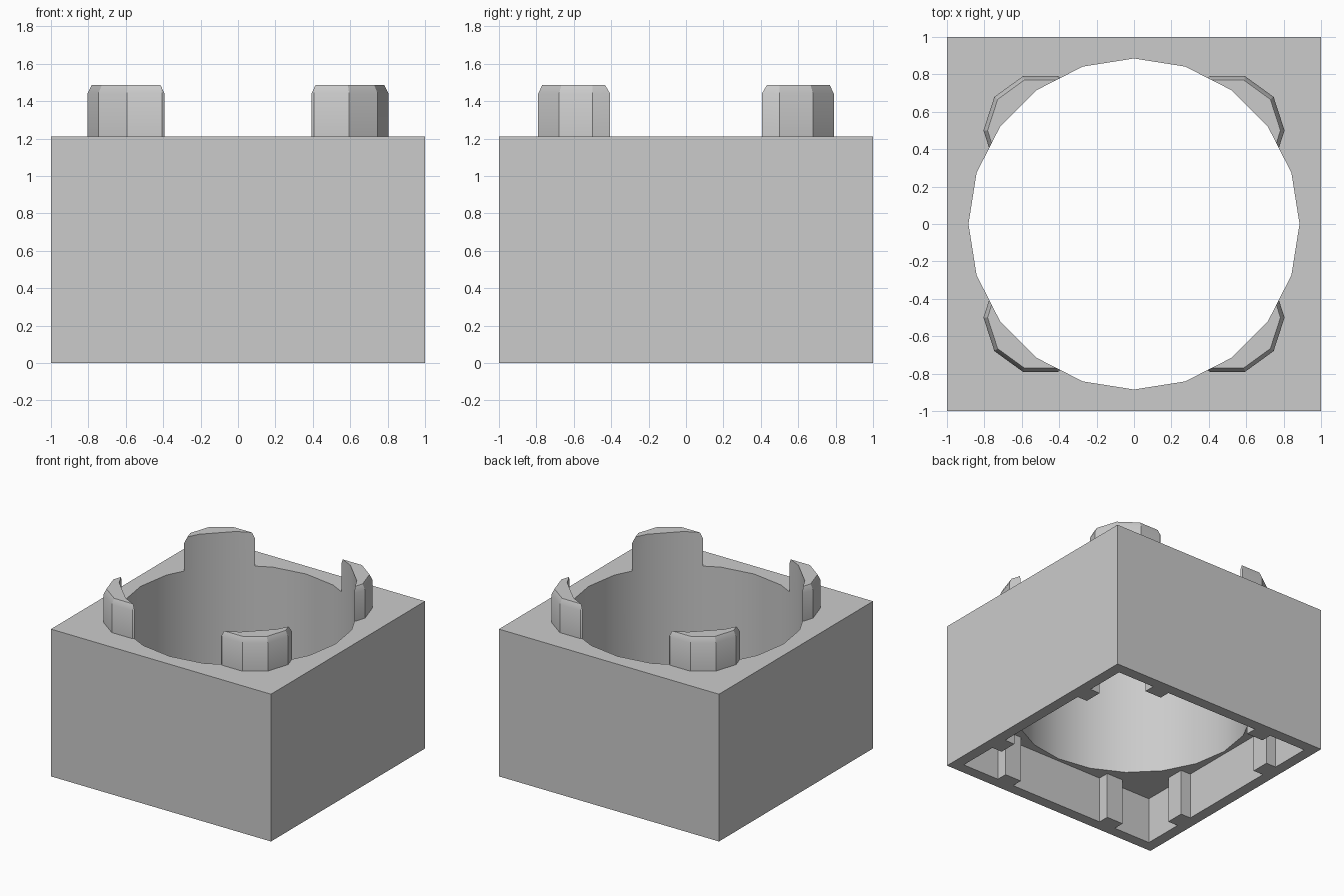
import bpy
import bmesh
from math import cos, sin, pi, radians

cube = bpy.data.objects.get("Cube")
if cube:
    bpy.data.objects.remove(cube, do_unlink=True)

GREY = (0.6, 0.6, 0.6, 1.0)
grey = bpy.data.materials.new("grey plastic")
grey.use_nodes = True
grey.diffuse_color = GREY
grey.node_tree.nodes["Principled BSDF"].inputs["Base Color"].default_value = GREY

TOP = 1.21       # top of the block
CEILING = 0.38   # height of the underside recess
INNER = 0.91     # inner face of the outer walls


def circle(radius, sides, cx=0, cy=0):
    angles = [2 * pi * i / sides for i in range(sides)]
    return [(cx + radius * cos(a), cy + radius * sin(a)) for a in angles]


def square(half):
    return [(-half, -half), (half, -half), (half, half), (-half, half)]


def loft(name, sections):
    """Closed solid through (outline, height) sections, bottom to top."""
    bm = bmesh.new()
    rings = [[bm.verts.new((x, y, z)) for x, y in outline] for outline, z in sections]
    for low, high in zip(rings, rings[1:]):
        for i in range(len(low)):
            j = (i + 1) % len(low)
            bm.faces.new((low[i], low[j], high[j], high[i]))
    bm.faces.new(rings[0][::-1])
    bm.faces.new(rings[-1])
    bmesh.ops.recalc_face_normals(bm, faces=bm.faces)
    mesh = bpy.data.meshes.new(name)
    bm.to_mesh(mesh)
    bm.free()
    mesh.materials.append(grey)
    obj = bpy.data.objects.new(name, mesh)
    bpy.context.collection.objects.link(obj)
    return obj


def cut(obj, *cutters):
    """Subtract the cutters, then smooth only the shallow edges."""
    bpy.ops.object.select_all(action="DESELECT")
    obj.select_set(True)
    bpy.context.view_layer.objects.active = obj
    for cutter in cutters:
        mod = obj.modifiers.new("cut", "BOOLEAN")
        mod.operation = "DIFFERENCE"
        mod.solver = "EXACT"
        mod.object = cutter
        bpy.ops.object.modifier_apply(modifier=mod.name)
    bpy.ops.object.shade_smooth_by_angle(angle=radians(30))


# Round bore through the whole block and the studs
bore = loft("bore_cutter", [(circle(0.885, 20), -1), (circle(0.885, 20), 2)])

# Underside recess: one wall with two rib notches, turned to all four sides
wall = [(-INNER, -INNER)]
for x in (-0.5, 0.5):
    wall += [(x - 0.075, -INNER), (x - 0.075, -0.82),
             (x + 0.075, -0.82), (x + 0.075, -INNER)]
outline = []
for turn in range(4):
    outline += wall
    wall = [(-y, x) for x, y in wall]
recess = loft("recess_cutter", [(outline, -0.2), (outline, CEILING)])

# Block
block = loft("block", [(square(1), 0), (square(1), TOP)])
cut(block, recess, bore)

# Four chamfered ten-sided studs, sliced by the bore
for side, sx in (("left", 1), ("right", -1)):
    for end, sy in (("front", -1), ("back", 1)):
        cx, cy = 0.5 * sx, 0.5 * sy
        stud = loft(f"{end}_{side}_stud", [
            (circle(0.305, 10, cx, cy), TOP),
            (circle(0.305, 10, cx, cy), 1.44),
            (circle(0.283, 10, cx, cy), 1.485)])
        cut(stud, bore)

for cutter in (bore, recess):
    bpy.data.objects.remove(cutter, do_unlink=True)
